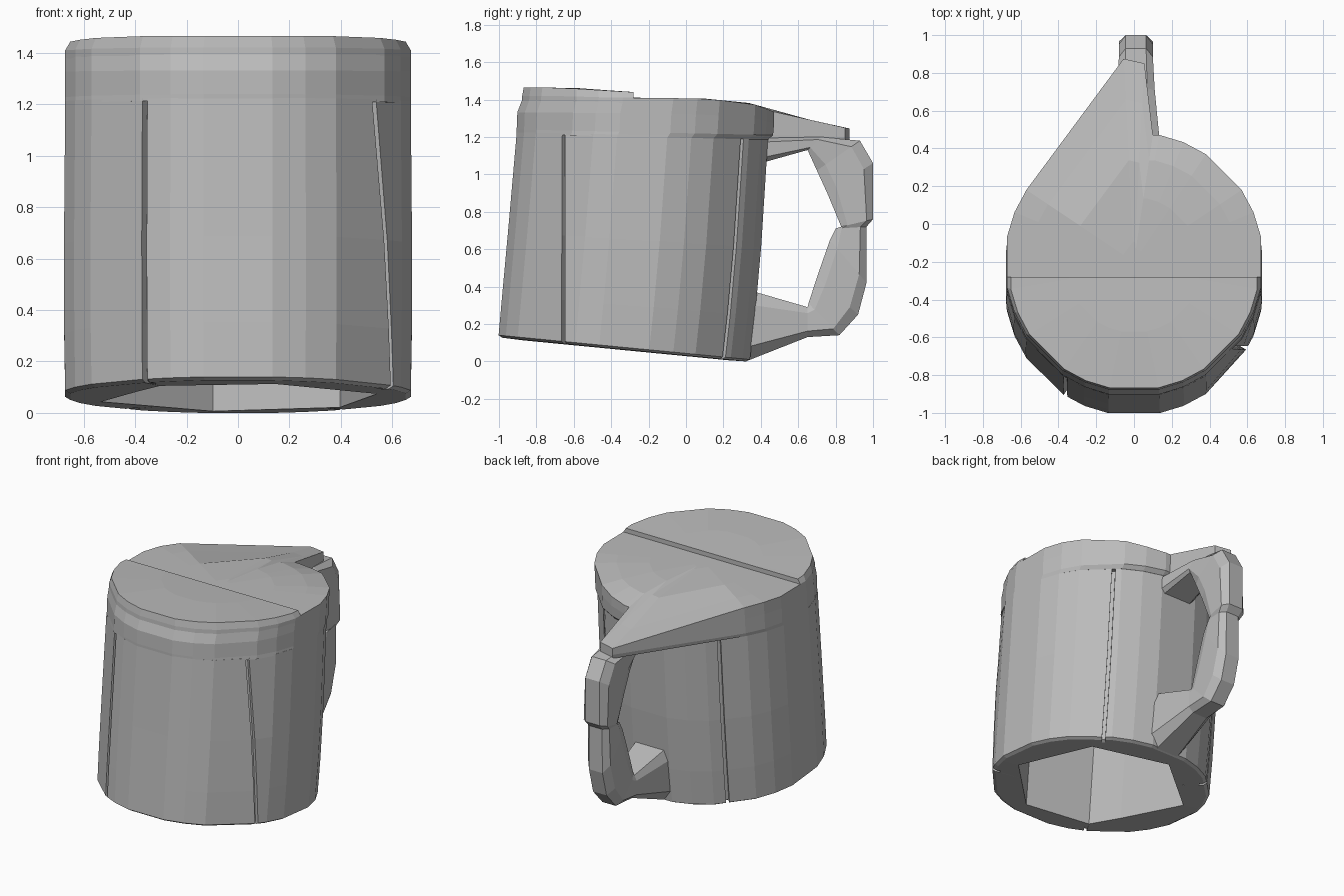
import bpy, bmesh
from math import sin, cos, radians

if "Cube" in bpy.data.objects:
    bpy.data.objects.remove(bpy.data.objects["Cube"], do_unlink=True)

R = 0.685
GREY = (0.5, 0.5, 0.5, 1)
mat = bpy.data.materials.new("plain grey")
mat.use_nodes = True
mat.diffuse_color = GREY
mat.node_tree.nodes["Principled BSDF"].inputs["Base Color"].default_value = GREY


def skin(name, rings):
    """Join equal-length rings of points with faces and cap the ends."""
    bm = bmesh.new()
    loops = [[bm.verts.new(p) for p in ring] for ring in rings]
    n = len(loops[0])
    for a, b in zip(loops, loops[1:]):
        for i in range(n):
            j = (i + 1) % n
            bm.faces.new((a[i], a[j], b[j], b[i]))
    bm.faces.new(loops[0][::-1])
    bm.faces.new(loops[-1])
    bmesh.ops.recalc_face_normals(bm, faces=bm.faces)
    mesh = bpy.data.meshes.new(name)
    bm.to_mesh(mesh)
    bm.free()
    mesh.materials.append(mat)
    obj = bpy.data.objects.new(name, mesh)
    bpy.context.collection.objects.link(obj)
    return obj


def interp(points, t):
    """Piecewise linear lookup."""
    if t <= points[0][0]:
        return points[0][1]
    for (a, u), (b, v) in zip(points, points[1:]):
        if t <= b:
            return u + (v - u) * (t - a) / (b - a)
    return points[-1][1]


def poly_radius(angle, corners, r):
    """Distance from the centre to the side of a polygon at an angle."""
    for a, b in zip(corners, corners[1:]):
        if a <= angle <= b:
            half, mid = radians(b - a) / 2, radians(a + b) / 2
            return r * cos(half) / cos(radians(angle) - mid)


# Outline corners: wide flats at every eighth of a turn, narrow facets between
OUTER = [45 * k + a for k in range(-5, 10) for a in (11.25, 22.5, 33.75)]
# Leaning body: faceted outside, coarse hollow inside, four upright grooves
INNER = [-198, -124, -75, -15, 45, 100, 162, 236]
GROOVES = [(-122, 0), (-33.5, 5), (52, 0), (131, 0)]
GAP, DEPTH = 0.9, 0.035
spokes = [(a, 0, 0) for a in OUTER + INNER
          if -130 <= a < 230 and all(abs(a - g) > 2.4 for g, twist in GROOVES)]
for g, twist in GROOVES:
    spokes += [(g - GAP - 0.01, 0, twist), (g - GAP, DEPTH, twist),
               (g + GAP, DEPTH, twist), (g + GAP + 0.01, 0, twist)]
spokes.sort()


def body_ring(corners, r, cy, z, slope, turn, groove=0):
    ring = []
    for angle, cut, twist in spokes:
        angle += twist * turn
        a, q = radians(angle), poly_radius(angle, corners, r) - cut * groove
        ring.append((q * cos(a), cy + q * sin(a), z + slope * q * sin(a)))
    return ring


skin("mug_body", [
    body_ring(INNER, 0.56, -0.24, 1.1, -0.03, 0),
    body_ring(INNER, 0.56, -0.33, 0.06, -0.097, 0),
    body_ring(OUTER, R - 0.02, -0.33, 0.063, -0.097, 1, 1),
    body_ring(OUTER, R, -0.33, 0.075, -0.097, 1, 1),
    body_ring(OUTER, R + 0.004, -0.307, 0.3, -0.08, 0.6, 1),
    body_ring(OUTER, R + 0.005, -0.275, 0.65, -0.06, 0, 1),
    body_ring(OUTER, R, -0.233, 1.21, -0.022, -1, 1)])

# Lid: faceted disc drawn out into a sloping lever at the back
LID_TOP = [(-0.28, 1.41), (0.1, 1.405), (0.35, 1.38), (0.47, 1.335), (0.87, 1.245)]


def corner_points(cy, r, first, last, stretch=1):
    angles = [radians(a) for a in OUTER if first <= a <= last]
    return [(r * cos(a), cy + stretch * r * sin(a)) for a in angles]


def lid_ring(cy, stretch, height, lift=0):
    """Height runs from 0 at the floor of the lid to 1 at its top."""
    pts = corner_points(cy, R, 146.25, 438.75, stretch)
    pts += [(0.1, pts[-1][1]), (0.055, 0.85), (-0.055, 0.875)]
    ring = []
    for x, y in pts:
        floor = 1.2 - 0.022 * (y + 0.23)
        ring.append((x, y, floor + lift + height * (interp(LID_TOP, y) - floor)))
    return ring


top = lid_ring(-0.2, 1, 1)
rings = [lid_ring(-0.233, 1, 0), lid_ring(-0.22, 1.02, 0, 0.025),
         lid_ring(-0.215, 1.022, 0.6), top]
for scale in (0.8, 0.5, 0.1):
    inner = [(x * scale, (y + 0.2) * scale - 0.2) for x, y, z in top]
    rings.append([(x, y, interp(LID_TOP, y)) for x, y in inner])
skin("lid", rings)


# Raised front half of the lid
def half_disc(r, cy, heights):
    side, back = r * cos(radians(11.25)), -0.28
    pts = [(-side, back)] + corner_points(cy, r, 191.25, 348.75) + [(side, back)]
    return [(x, y, interp(heights, y)) for x, y in pts]


skin("lid_front_plate", [
    half_disc(R, -0.21, [(0, 1.34)]),
    half_disc(R, -0.204, [(-0.7, 1.42), (-0.4, 1.41)]),
    half_disc(R - 0.02, -0.215, [(-0.7, 1.465), (-0.29, 1.44)]),
    half_disc(0.35, -0.225, [(-0.7, 1.47), (-0.29, 1.44)])])

# Faceted handle: inner point, outer point and half width of each section
SECTIONS = [
    ((0.4, 1.06), (0.4, 1.2), 0.13), ((0.65, 1.13), (0.72, 1.2), 0.1),
    ((0.7, 1.02), (0.93, 1.18), 0.09), ((0.755, 0.9), (1, 1.06), 0.09),
    ((0.83, 0.72), (1, 0.76), 0.09), ((0.8, 0.71), (0.965, 0.72), 0.08),
    ((0.77, 0.65), (0.965, 0.42), 0.085), ((0.7, 0.45), (0.92, 0.25), 0.085),
    ((0.655, 0.31), (0.82, 0.14), 0.085), ((0.65, 0.29), (0.65, 0.13), 0.09),
    ((0.34, 0.38), (0.32, 0.0), 0.14)]
CROSS = [(0, -0.8), (0.2, -1), (0.8, -1), (1, -0.6)]
CROSS += [(t, -s) for t, s in reversed(CROSS)]
rings = []
for (iy, iz), (oy, oz), w in SECTIONS:
    rings.append([(0.01 + s * w, iy + (oy - iy) * t, iz + (oz - iz) * t)
                  for t, s in CROSS])
skin("handle", rings)
